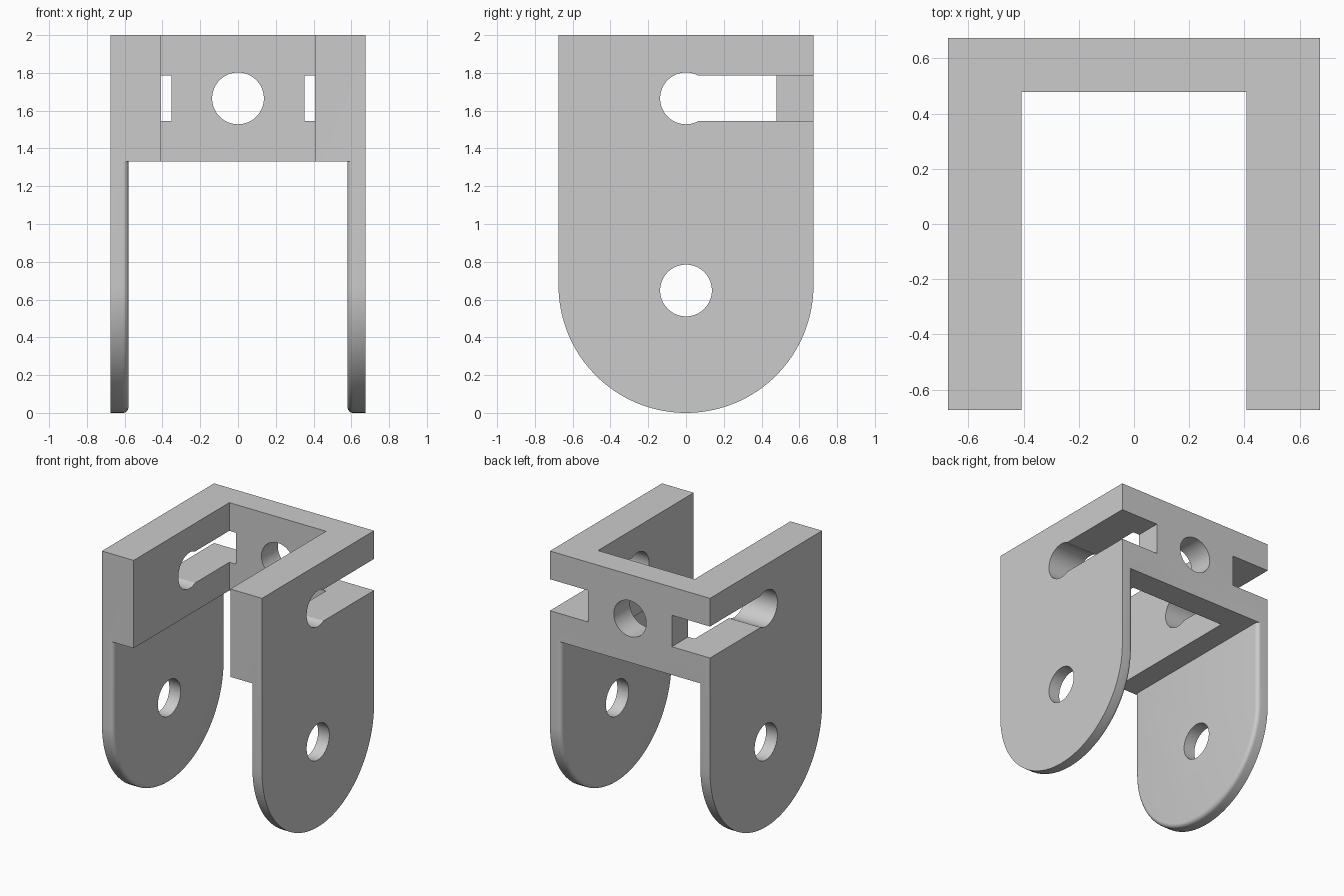
import bpy, bmesh, math

cube = bpy.data.objects.get("Cube")
if cube:
    bpy.data.objects.remove(cube, do_unlink=True)

HALF = 0.675       # half width and half depth
INNER = 0.408      # half width of the opening
BACK = 0.478       # front face of the back wall
BASE = 1.33        # underside of the frame
LEG = 0.58         # inner face of the legs
FILLET = 0.03
BORE = 0.137
BORE_Z = 1.665

grey = bpy.data.materials.new("plain grey")
grey.use_nodes = True
colour = (0.6, 0.6, 0.6, 1)
grey.diffuse_color = colour
grey.node_tree.nodes["Principled BSDF"].inputs["Base Color"].default_value = colour


def loft(name, rings):
    """Solid skinned through equal-length rings of points."""
    bm = bmesh.new()
    loops = [[bm.verts.new(p) for p in ring] for ring in rings]
    n = len(loops[0])
    for a, b in zip(loops, loops[1:]):
        for i in range(n):
            j = (i + 1) % n
            bm.faces.new((a[i], a[j], b[j], b[i]))
    bm.faces.new(loops[0])
    bm.faces.new(loops[-1])
    bmesh.ops.recalc_face_normals(bm, faces=bm.faces)
    mesh = bpy.data.meshes.new(name)
    bm.to_mesh(mesh)
    bm.free()
    mesh.materials.append(grey)
    obj = bpy.data.objects.new(name, mesh)
    bpy.context.collection.objects.link(obj)
    return obj


def box(name, x0, x1, y0, y1, z0, z1):
    return loft(name, [[(x0, y0, z), (x1, y0, z), (x1, y1, z), (x0, y1, z)]
                       for z in (z0, z1)])


def bore(name, axis, z, start, end):
    def ring(d):
        pts = []
        for i in range(64):
            a = math.tau * i / 64
            u, v = BORE * math.cos(a), z + BORE * math.sin(a)
            pts.append((d, u, v) if axis == "x" else (u, d, v))
        return pts
    return loft(name, [ring(start), ring(end)])


def combine(target, tool, operation):
    mod = target.modifiers.new(operation, "BOOLEAN")
    mod.operation, mod.solver, mod.object = operation, "EXACT", tool
    bpy.context.view_layer.objects.active = target
    bpy.ops.object.modifier_apply(modifier=mod.name)
    bpy.data.objects.remove(tool, do_unlink=True)


def leg(side):
    """Tongue with a round lower end and a fillet on its inner rim."""
    def ring(x, inset):
        r = HALF - inset
        arc = [math.pi + math.pi * i / 64 for i in range(65)]
        return ([(side * x, -r, BASE)]
                + [(side * x, r * math.cos(a), HALF + r * math.sin(a)) for a in arc]
                + [(side * x, r, BASE)])
    rings = [ring(HALF, 0)]
    for i in range(7):
        a = math.pi / 2 * i / 6
        rings.append(ring(LEG + FILLET * (1 - math.sin(a)),
                          FILLET * (1 - math.cos(a))))
    return loft("leg", rings)


# U-shaped frame, open at the front
outline = [(-HALF, -HALF), (-INNER, -HALF), (-INNER, BACK), (INNER, BACK),
           (INNER, -HALF), (HALF, -HALF), (HALF, HALF), (-HALF, HALF)]
bracket = loft("clevis_bracket", [[(x, y, z) for x, y in outline] for z in (BASE, 2)])

# Legs, and slots running out through the back corners
for side in (-1, 1):
    combine(bracket, leg(side), "UNION")
    x0, x1 = sorted((side * 0.353, side * 0.8))
    combine(bracket, box("slot_cutter", x0, x1, 0, 0.8, 1.545, 1.785), "DIFFERENCE")

# Cross bores through both sides and the bore in the back wall
for z in (BORE_Z, 0.648):
    combine(bracket, bore("cross_bore_cutter", "x", z, -0.8, 0.8), "DIFFERENCE")
combine(bracket, bore("back_bore_cutter", "y", BORE_Z, 0.3, 0.8), "DIFFERENCE")

bpy.ops.object.select_all(action="DESELECT")
bracket.select_set(True)
bpy.context.view_layer.objects.active = bracket
bpy.ops.object.shade_smooth_by_angle(angle=math.radians(30))
